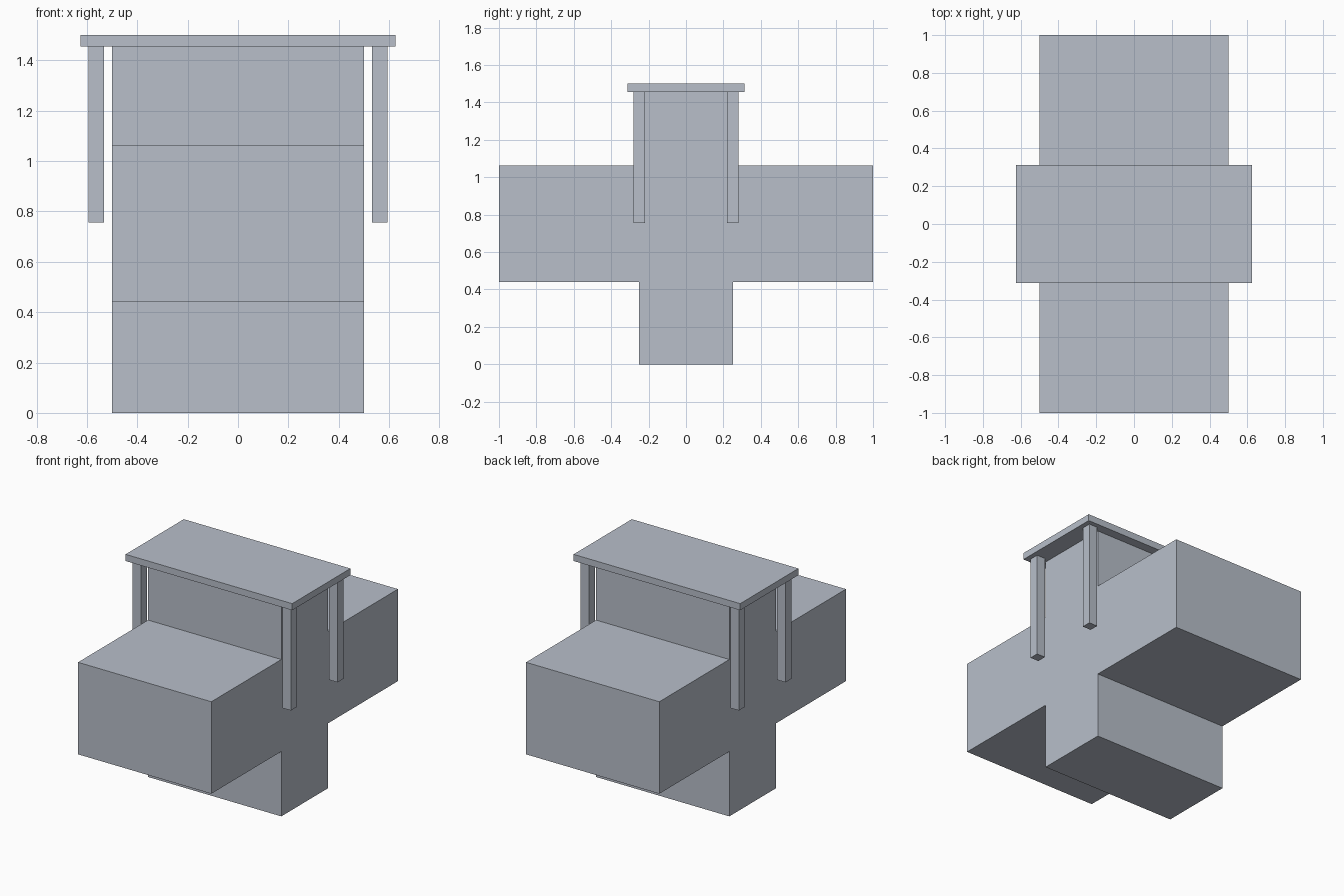
import bpy
import bmesh

if "Cube" in bpy.data.objects:
    bpy.data.objects.remove(bpy.data.objects["Cube"])

mat = bpy.data.materials.new("pale blue grey")
mat.diffuse_color = (0.48, 0.52, 0.59, 1)
mat.use_nodes = True
mat.node_tree.nodes["Principled BSDF"].inputs["Base Color"].default_value = mat.diffuse_color


def finish(name, bm):
    bmesh.ops.recalc_face_normals(bm, faces=bm.faces)
    mesh = bpy.data.meshes.new(name)
    bm.to_mesh(mesh)
    bm.free()
    mesh.materials.append(mat)
    obj = bpy.data.objects.new(name, mesh)
    bpy.context.collection.objects.link(obj)
    return obj


def box(name, centre, size):
    bm = bmesh.new()
    bmesh.ops.create_cube(bm, size=1)
    bmesh.ops.scale(bm, vec=size, verts=bm.verts)
    bmesh.ops.translate(bm, vec=centre, verts=bm.verts)
    return finish(name, bm)


LID_BOTTOM, TOP = 1.455, 1.5

# Cross-shaped body: half profile in y-z, mirrored and extruded along x
half = [(0.25, 0), (0.25, 0.44), (1, 0.44), (1, 1.064), (0.25, 1.064), (0.25, LID_BOTTOM)]
profile = half + [(-y, z) for y, z in reversed(half)]
bm = bmesh.new()
face = bm.faces.new([bm.verts.new((-0.5, y, z)) for y, z in profile])
extruded = bmesh.ops.extrude_face_region(bm, geom=[face], use_keep_orig=True)
bmesh.ops.translate(bm, vec=(1, 0, 0),
                    verts=[v for v in extruded["geom"] if isinstance(v, bmesh.types.BMVert)])
finish("cross_body", bm)

# Flat slab on top
box("top_slab", (0, 0, (LID_BOTTOM + TOP) / 2), (1.25, 0.624, TOP - LID_BOTTOM))

# Four posts hanging from the slab corners
for sx, side in ((-1, "left"), (1, "right")):
    for sy, end in ((-1, "front"), (1, "back")):
        box(f"{end}_{side}_post", (sx * 0.5625, sy * 0.25, (0.755 + LID_BOTTOM) / 2),
            (0.0625, 0.0625, LID_BOTTOM - 0.755))
